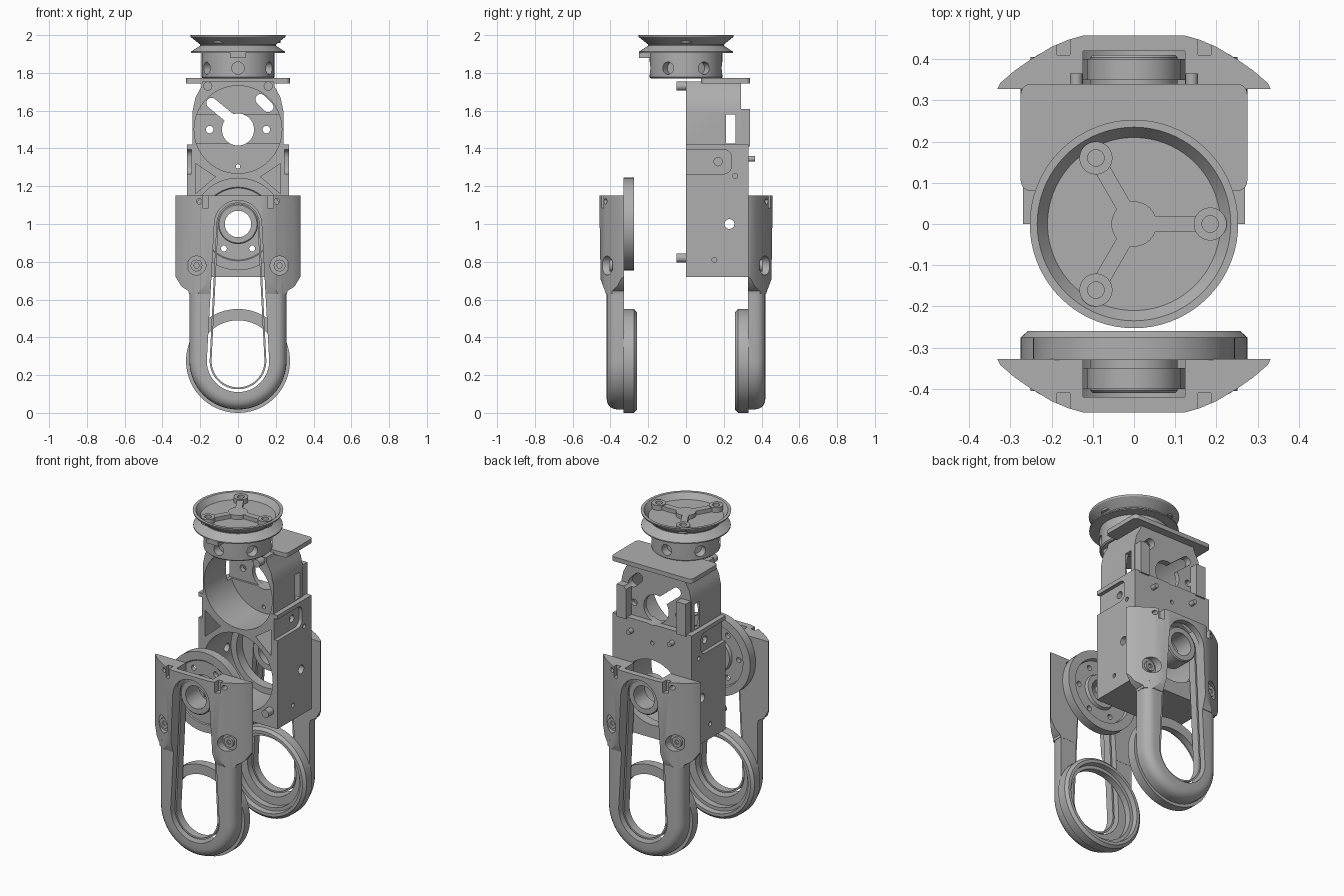
import bpy, bmesh
from math import sin, cos, pi, asin, radians
from mathutils import Vector, Matrix

if "Cube" in bpy.data.objects:
    bpy.data.objects.remove(bpy.data.objects["Cube"])

grey = bpy.data.materials.new("machined grey")
grey.use_nodes = True
grey.diffuse_color = (0.43, 0.43, 0.43, 1)
grey.node_tree.nodes["Principled BSDF"].inputs["Base Color"].default_value = grey.diffuse_color
parts = []


def finish(bm, name):
    bmesh.ops.recalc_face_normals(bm, faces=bm.faces)
    me = bpy.data.meshes.new(name)
    bm.to_mesh(me)
    bm.free()
    me.materials.append(grey)
    ob = bpy.data.objects.new(name, me)
    bpy.context.collection.objects.link(ob)
    parts.append(ob)
    return ob


def place(u, v, w, axis):
    return Vector({"X": (w, u, v), "Y": (u, w, v), "Z": (u, v, w)}[axis])


def prism(name, pts, a, b, axis="Y", bevel=0):
    """Outline extruded from a to b along an axis, optionally rounded at a."""
    bm = bmesh.new()
    face = bm.faces.new([bm.verts.new(place(u, v, a, axis)) for u, v in pts])
    rim = list(face.edges)
    ext = bmesh.ops.extrude_face_region(bm, geom=[face], use_keep_orig=True)
    top = [g for g in ext["geom"] if isinstance(g, bmesh.types.BMVert)]
    bmesh.ops.translate(bm, verts=top, vec=place(0, 0, b - a, axis))
    bmesh.ops.recalc_face_normals(bm, faces=bm.faces)
    if bevel:
        bmesh.ops.bevel(bm, geom=rim, offset=bevel, segments=5, profile=0.5, affect="EDGES")
    return finish(bm, name)


def box(name, x, y, z):
    return prism(name, [(x[0], z[0]), (x[1], z[0]), (x[1], z[1]), (x[0], z[1])], *y)


def arc(u, v, r, start=0, end=2 * pi, n=48, closed=True):
    m = n if closed else n - 1
    return [(u + r * cos(start + (end - start) * i / m), v + r * sin(start + (end - start) * i / m))
            for i in range(n)]


def cyl(name, u, v, r, a, b, axis="Y", n=48):
    return prism(name, arc(u, v, r, n=n), a, b, axis)


def tapered(r1, r2):
    """Loop outline around the upper hub and the lower ring."""
    a = asin((r2 - r1) / (1.0 - 0.275))
    return (arc(0, 1.0, r1, a, pi - a, 24, False)
            + arc(0, 0.275, r2, pi - a, 2 * pi + a, 32, False))


def slot(p, q, r):
    d = Vector(q) - Vector(p)
    t = Vector((d.x, d.y)).angle_signed(Vector((1, 0)))
    return arc(*q, r, t - pi / 2, t + pi / 2, 10, False) + arc(*p, r, t + pi / 2, t + 1.5 * pi, 10, False)


def lathe(name, prof, axis="Z", centre=(0, 0, 0), steps=72):
    bm = bmesh.new()
    vs = [bm.verts.new(Vector(centre) + place(r, 0, h, axis)) for r, h in prof]
    pairs = list(zip(vs, vs[1:]))
    if prof[0][0] > 0:
        pairs.append((vs[-1], vs[0]))
    es = [bm.edges.new(p) for p in pairs]
    bmesh.ops.spin(bm, geom=vs + es, cent=centre, axis=place(0, 0, 1, axis), angle=2 * pi, steps=steps)
    bmesh.ops.remove_doubles(bm, verts=bm.verts, dist=1e-5)
    return finish(bm, name)


def combine(ob, tools, op="DIFFERENCE"):
    for t in tools:
        m = ob.modifiers.new("bool", "BOOLEAN")
        m.operation, m.object, m.solver = op, t, "EXACT"
        bpy.context.view_layer.update()
        deps = bpy.context.evaluated_depsgraph_get()
        me = bpy.data.meshes.new_from_object(ob.evaluated_get(deps))
        ob.modifiers.clear()
        ob.data = me
        parts.remove(t)
        bpy.data.objects.remove(t)
    return ob


def mirrored(ob, name):
    me = ob.data.copy()
    me.transform(Matrix.Scale(-1, 4, (0, 1, 0)))
    me.flip_normals()
    dup = bpy.data.objects.new(name, me)
    bpy.context.collection.objects.link(dup)
    parts.append(dup)


# Top pulley with V groove, recessed face and drilled hub
pulley = lathe("top_pulley", [(0, 1.77), (0.185, 1.77), (0.192, 1.777), (0.192, 1.905), (0.25, 1.905),
                              (0.25, 1.912), (0.2, 1.945), (0.2, 1.95), (0.25, 1.99), (0.253, 2.0),
                              (0.235, 2.0), (0.21, 1.965), (0, 1.965)])
holes = []
for k in range(6):
    h = cyl("hub_hole", 0, 1.825, 0.033, -0.3, -0.14, n=24)
    h.data.transform(Matrix.Rotation(k * pi / 3, 4, "Z"))
    holes.append(h)
combine(pulley, holes)
box("pulley_tab", (-0.04, 0.04), (-0.25, -0.18), (1.88, 1.907))

# Three-arm spider inside the pulley face
spider = cyl("pulley_spider", 0, 0, 0.055, 1.955, 1.99, "Z")
arms, bores = [], []
for k in range(3):
    a = k * 2 * pi / 3
    arm = prism("arm", [(0.0, -0.019), (0.19, -0.019), (0.19, 0.019), (0.0, 0.019)], 1.956, 1.9895, "Z")
    arm.data.transform(Matrix.Rotation(a, 4, "Z"))
    arms += [arm, cyl("boss", 0.185 * cos(a), 0.185 * sin(a), 0.04, 1.957, 1.995, "Z")]
    bores.append(cyl("bore", 0.185 * cos(a), 0.185 * sin(a), 0.02, 1.967, 2.1, "Z", 24))
combine(spider, arms, "UNION")
combine(spider, bores)

# Housing: lower box, arched motor mount above it
housing = box("housing", (-0.27, 0.27), (0, 0.33), (0.72, 1.42))
right_side = [(0.24, 1.4), (0.24, 1.6), (0.225, 1.67), (0.195, 1.725), (0.19, 1.755)]
upper = prism("upper", right_side + [(-x, z) for x, z in reversed(right_side)], 0.001, 0.29)
pads = [box("pad", (min(s * 0.17, s * 0.235), max(s * 0.17, s * 0.235)), (0.27, 0.34), (1.41, 1.61))
        for s in (-1, 1)]
combine(housing, [upper] + pads, "UNION")
cuts = [cyl("motor_bore", 0, 1.5, 0.232, -0.1, 0.25, n=64),
        cyl("drive_bore", 0, 1.0, 0.237, -0.1, 0.27, n=64),
        cyl("drive_hole", 0, 1.0, 0.2, 0.1, 0.5, n=64),
        cyl("shaft_hole", 0, 1.5, 0.085, 0.1, 0.5),
        prism("long_slot", slot((-0.14, 1.64), (-0.03, 1.55), 0.028), 0.1, 0.5),
        prism("short_slot", slot((0.12, 1.66), (0.16, 1.62), 0.028), 0.1, 0.5),
        cyl("index_hole", 0, 1.305, 0.012, 0.1, 0.5, n=16),
        box("side_window", (-0.4, 0.4), (0.212, 0.262), (1.425, 1.58))]
for s in (-1, 1):
    a, b = sorted((s * 0.247, s * 0.4))
    c, d = sorted((s * 0.2, s * 0.5))
    cuts += [prism("recess", [(-0.1, 1.265), (0.2, 1.265)] + arc(0.2, 1.305, 0.04, -pi / 2, 0, 6, False)
                   + arc(0.2, 1.355, 0.04, 0, pi / 2, 6, False) + [(-0.1, 1.395)], a, b, "X"),
             cyl("side_hole", 0.17, 1.33, 0.022, c, d, "X", 24),
             cyl("side_hole", 0.23, 1.0, 0.026, c, d, "X", 24),
             cyl("side_hole", 0.26, 1.255, 0.013, c, d, "X", 16),
             cyl("side_hole", 0.15, 0.81, 0.013, c, d, "X", 16),
             cyl("mount_hole", s * 0.15, 1.5, 0.02, 0.1, 0.5, n=24),
             prism("web_pocket", [(s * 0.225, 1.32), (s * 0.225, 1.16), (s * 0.12, 1.25)], -0.1, 0.2)]
combine(housing, cuts)

# Top plate with rounded corners
plate = []
for cx, cy, st in ((0.25, 0.315, 0), (-0.25, 0.315, pi / 2), (-0.25, 0.105, pi), (0.25, 0.105, 1.5 * pi)):
    plate += arc(cx, cy, 0.025, st, st + pi / 2, 6, False)
prism("top_plate", plate, 1.745, 1.772, "Z")

# Locating pins on the housing
for s, side in ((-1, "right"), (1, "left")):
    cyl("upper_pin_" + side, s * 0.16, 1.73, 0.024, -0.05, 0.05, n=24)
    cyl("lower_pin_" + side, s * 0.22, 0.82, 0.024, -0.05, 0.05, n=24)
    cyl("back_pin_" + side, s * 0.14, 1.345, 0.015, 0.3, 0.365, n=24)

# Leg: curved upper shield joined to a rounded U-shaped arm
half = [(0.332, -0.328), (0.325, -0.342), (0.29, -0.372), (0.25, -0.4), (0.2, -0.43), (0.16, -0.447),
        (0.125, -0.457)]
leg = prism("front_leg", half + [(-x, y) for x, y in reversed(half)], 0.63, 1.15, "Z")
outline = [(0.35, 1.2), (0.35, 0.75), (0.33, 0.72), (0.3, 0.67), (0.262, 0.645), (0.255, 0.6)]
combine(leg, [prism("silhouette", outline + [(-x, z) for x, z in reversed(outline)], -0.6, 0),
              prism("chin", [(-0.5, 1.3), (-0.5, 0.76), (-0.457, 0.72), (-0.42, 0.62), (-0.2, 0.62),
                             (-0.2, 1.3)], -0.5, 0.5, "X")], "INTERSECT")
arm = prism("arm", [(-0.258, 0.7)] + arc(0, 0.275, 0.257, pi, 2 * pi, 40, False) + [(0.258, 0.7)],
            -0.42, -0.329, bevel=0.055)
combine(leg, [arm], "UNION")
cuts = [prism("opening", tapered(0.125, 0.165), -0.6, -0.2),
        box("hub_channel", (-0.124, 0.124), (-0.42, -0.2), (1.0, 1.3))]
for s in (-1, 1):
    a, b = sorted((s * 0.155, s * 0.187))
    cuts += [cyl("counterbore", s * 0.22, 0.78, 0.05, -0.6, -0.39, n=32),
             cyl("corner_hole", s * 0.205, 1.12, 0.014, -0.6, -0.2, n=16),
             box("corner_notch", (a, b), (-0.6, -0.41), (1.085, 1.3))]
combine(leg, cuts)
mirrored(leg, "back_leg")

# Screws inside the counterbores
for s, side in ((-1, "right"), (1, "left")):
    screw = cyl("front_screw_" + side, s * 0.22, 0.78, 0.031, -0.405, -0.38, n=32)
    combine(screw, [cyl("socket", s * 0.22, 0.78, 0.015, -0.5, -0.395, n=6)])
    mirrored(screw, "back_screw_" + side)

# Thin belt running inside the leg opening
belt = prism("front_belt", tapered(0.114, 0.15), -0.4, -0.35)
combine(belt, [prism("inside", tapered(0.104, 0.14), -0.5, -0.2)])
mirrored(belt, "back_belt")

# Lower ring at the foot of each leg
ring = lathe("front_lower_ring", [(0.275, -0.33), (0.275, -0.275), (0.258, -0.26), (0.24, -0.26),
                                  (0.235, -0.29), (0.215, -0.29), (0.215, -0.33)], "Y", (0, 0, 0.275))
mirrored(ring, "back_lower_ring")

# Upper hubs, the front one carrying a drive wheel
hub = [(0.07, -0.41), (0.1, -0.41), (0.106, -0.404), (0.106, -0.325)]
lathe("back_hub", [(r, -y) for r, y in hub] + [(0.106, 0.3), (0.07, 0.3)], "Y", (0, 0, 1))
wheel = lathe("front_drive_wheel", hub + [(0.19, -0.325), (0.195, -0.33), (0.245, -0.33), (0.245, -0.275),
                                          (0.195, -0.275), (0.19, -0.298), (0.106, -0.298),
                                          (0.1, -0.28), (0.07, -0.28)], "Y", (0, 0, 1))
combine(wheel, [cyl("wheel_hole", 0.15 * cos(k * pi / 3), 1 + 0.15 * sin(k * pi / 3), 0.016, -0.4, -0.2, n=16)
                for k in range(6)])

# Smooth the curved faces and keep the edges crisp
bpy.ops.object.select_all(action="DESELECT")
for ob in parts:
    ob.select_set(True)
bpy.context.view_layer.objects.active = parts[0]
bpy.ops.object.shade_smooth_by_angle(angle=radians(30))
